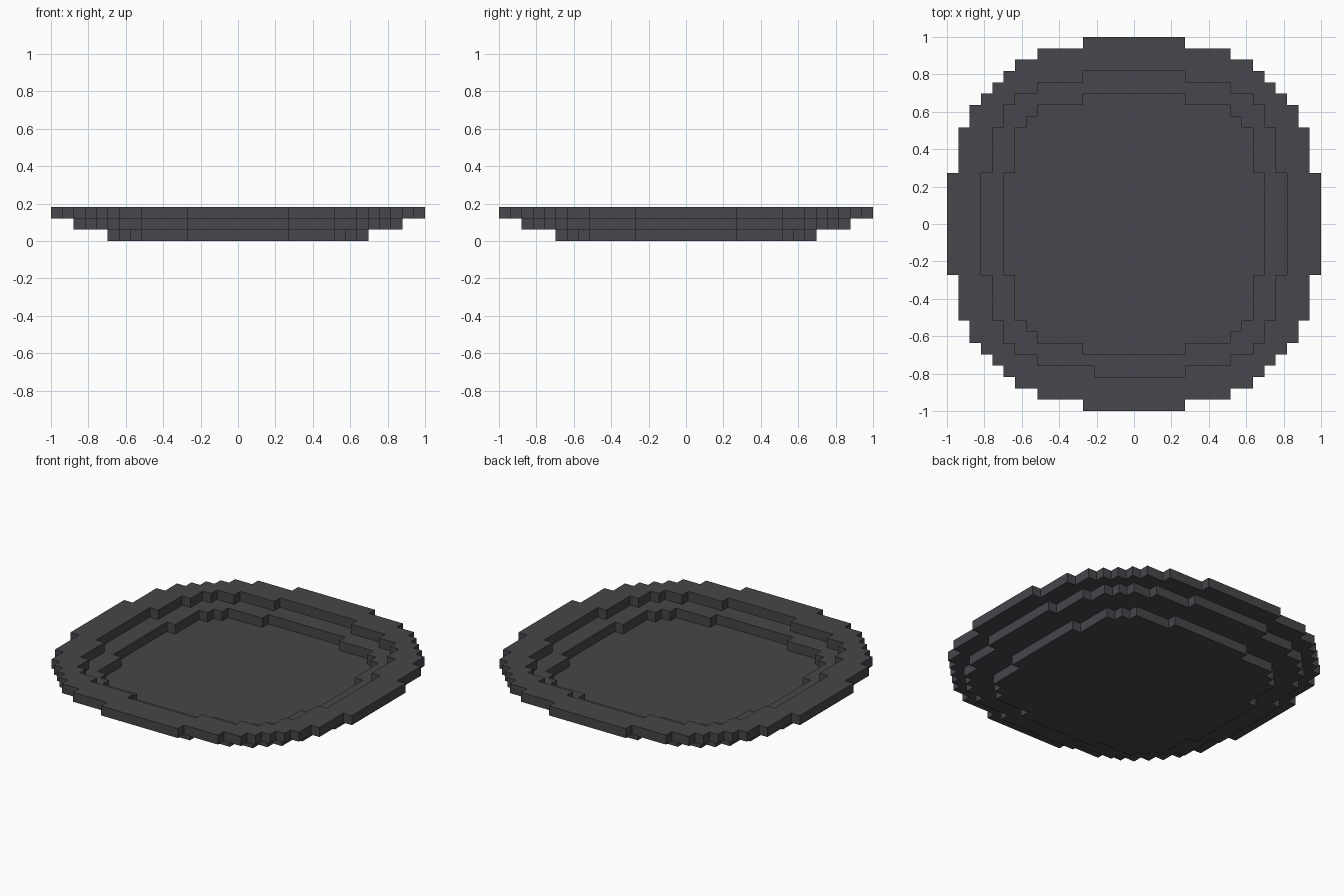
import bpy
import bmesh
from mathutils import Vector

default = bpy.data.objects.get("Cube")
if default:
    bpy.data.objects.remove(default, do_unlink=True)

SIZE = 2 / 33  # edge of one block


def blocks(steps):
    """Cells of a stepped disc, as a union of centred rectangles."""
    cells = set()
    for a, b in steps:
        for w, d in ((a, b), (b, a)):
            cells |= {(i, j) for i in range(-w, w + 1) for j in range(-d, d + 1)}
    return cells


# Stepped outlines, from the foot outwards
foot = blocks([(4, 11), (8, 10), (9, 9)])
well = blocks([(4, 13), (8, 12), (10, 11)])
ledge = blocks([(4, 14), (8, 13), (10, 12), (11, 11)])
rim = blocks([(4, 16), (8, 15), (10, 14), (11, 13), (12, 12)])

# Solid foot, ledge ring and wide rim; one extra block sits inside the rim
layers = [foot, ledge - foot, (rim - well) | {(-4, -13)}]
solid = {(i, j, k) for k, layer in enumerate(layers) for i, j in layer}

# Build only the exposed block faces
bm = bmesh.new()
corners = {}


def corner(p):
    key = tuple(round(c * 2) for c in p)
    if key not in corners:
        corners[key] = bm.verts.new(Vector(p) * SIZE)
    return corners[key]


for cell in sorted(solid):
    centre = Vector(cell) + Vector((0, 0, 0.5))
    for axis in range(3):
        for sign in (-1, 1):
            n = Vector((0, 0, 0))
            n[axis] = sign
            if tuple(int(c + s) for c, s in zip(cell, n)) in solid:
                continue
            u = Vector((0, 0, 0))
            u[(axis + 1) % 3] = 0.5
            v = n.cross(u)
            mid = centre + n / 2
            bm.faces.new([corner(mid + o) for o in (-u - v, u - v, u + v, v - u)])

mesh = bpy.data.meshes.new("stepped_dish")
bm.to_mesh(mesh)
bm.free()
dish = bpy.data.objects.new("stepped_dish", mesh)
bpy.context.collection.objects.link(dish)

# Dark grey material
colour = (0.063, 0.061, 0.07, 1)
mat = bpy.data.materials.new("dark_grey")
mat.use_nodes = True
mat.diffuse_color = colour
mat.node_tree.nodes["Principled BSDF"].inputs["Base Color"].default_value = colour
mesh.materials.append(mat)
